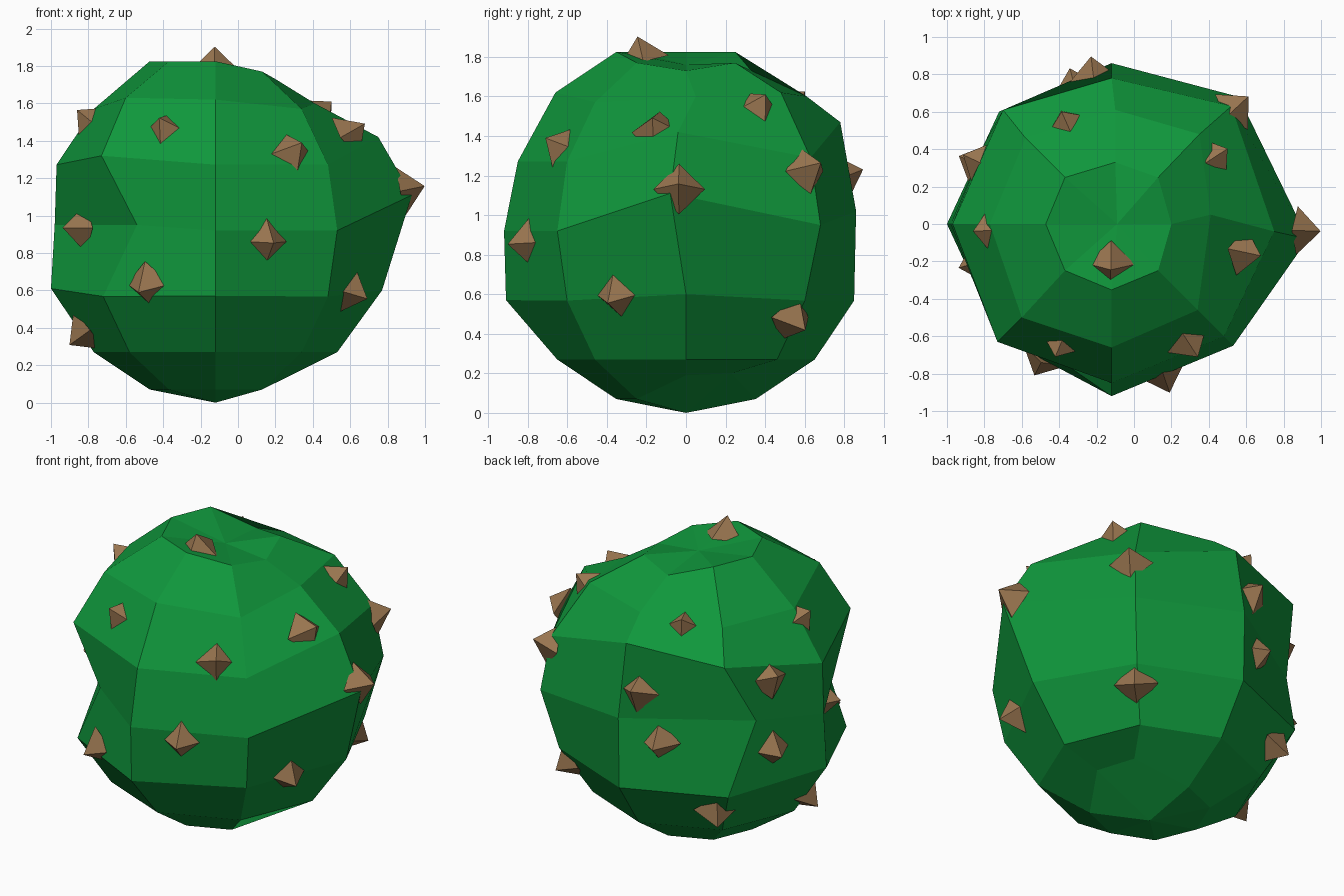
import bpy, bmesh, math
from mathutils import Vector
from mathutils.bvhtree import BVHTree

if "Cube" in bpy.data.objects:
    bpy.data.objects.remove(bpy.data.objects["Cube"])

CENTRE = Vector((-0.12, 0, 0.92))
RADIUS = 0.92


def direction(azimuth, elevation):
    a, e = math.radians(azimuth), math.radians(elevation)
    return Vector((math.cos(e) * math.cos(a), math.cos(e) * math.sin(a), math.sin(e)))


def material(name, colour):
    mat = bpy.data.materials.new(name)
    mat.diffuse_color = (*colour, 1)
    mat.use_nodes = True
    mat.node_tree.nodes["Principled BSDF"].inputs["Base Color"].default_value = mat.diffuse_color
    return mat


def add_object(name, bm, mat):
    mesh = bpy.data.meshes.new(name)
    bm.to_mesh(mesh)
    bm.free()
    mesh.materials.append(mat)
    obj = bpy.data.objects.new(name, mesh)
    bpy.context.collection.objects.link(obj)
    return obj


green = material("cactus_green", (0.005, 0.31, 0.045))
brown = material("spike_brown", (0.32, 0.18, 0.08))

# Dents and bulges: (ring from bottom, segment from +x) -> position
lumps = {
    (1, 0): (0.28, 0, 0.19), (1, 1): (0.19, 0.23, 0.2),
    (3, 0): (0.77, 0, 0.6), (3, 4): (-1, 0, 0.61), (3, 6): (-0.12, -0.91, 0.57),
    (4, 0): (0.93, -0.08, 1.11), (4, 1): (0.56, 0.68, 0.95), (4, 2): (-0.12, 0.86, 1.02),
    (4, 3): (-0.8, 0.43, 1.02), (4, 4): (-0.98, 0, 0.95), (4, 5): (-0.54, -0.63, 0.95),
    (5, 0): (0.75, -0.04, 1.42), (5, 1): (0.52, 0.63, 1.29), (5, 2): (-0.12, 0.78, 1.47),
    (5, 3): (-0.7, 0.61, 1.4), (5, 5): (-0.73, -0.63, 1.32),
    (6, 0): (0.41, 0.05, 1.6), (6, 1): (0.35, 0.48, 1.62), (6, 2): (-0.1, 0.61, 1.6),
    (6, 5): (-0.6, -0.5, 1.63), (6, 6): (-0.12, -0.66, 1.62),
    (7, 0): (0.2, 0, 1.73), (7, 2): (-0.1, 0.33, 1.73),
}

# Body: eight-sided ball, pushed in and out at the lumps
bm = bmesh.new()
rings = []
for k in range(1, 8):
    ring = []
    for s in range(8):
        p = CENTRE + RADIUS * direction(45 * s, 22.5 * k - 90)
        if k == 7 and 3 <= s <= 6:  # raised front-left crown
            p.z += 0.055
        ring.append(bm.verts.new(lumps.get((k, s), p)))
    rings.append(ring)
bottom = bm.verts.new((-0.12, 0, 0))
top = bm.verts.new((-0.09, 0, 1.76))
for s in range(8):
    n = (s + 1) % 8
    bm.faces.new((bottom, rings[0][n], rings[0][s]))
    bm.faces.new((top, rings[-1][s], rings[-1][n]))
    for lo, hi in zip(rings, rings[1:]):
        bm.faces.new((lo[s], lo[n], hi[n], hi[s]))
surface = BVHTree.FromBMesh(bm)
add_object("cactus_body", bm, green)

# Spikes: four-sided pyramids seated on the body (azimuth, elevation)
spikes = [
    (-113, 38), (-57, 29), (-71, -4), (-117, -20), (-164, 1), (-176, -38), (-26, -22),
    (-12, 35), (-2, 12), (33, 43), (43, 19), (44, -30), (97, 19), (105, -4),
    (114, 47), (-177, 41), (155, 24), (156, -8), (131, -34), (-91, 76),
]
for i, (azimuth, elevation) in enumerate(spikes, 1):
    aim = direction(azimuth, elevation)
    hit = surface.ray_cast(CENTRE + aim * 2, -aim)[0]
    size = 0.1 if 36 < elevation < 50 else 0.13
    cone = bmesh.new()
    bmesh.ops.create_cone(cone, cap_ends=True, segments=4, radius1=size, radius2=0, depth=size)
    obj = add_object(f"spike_{i}", cone, brown)
    obj.rotation_euler = aim.to_track_quat('Z', 'Y').to_euler()
    obj.location = hit + aim * size * 0.3
